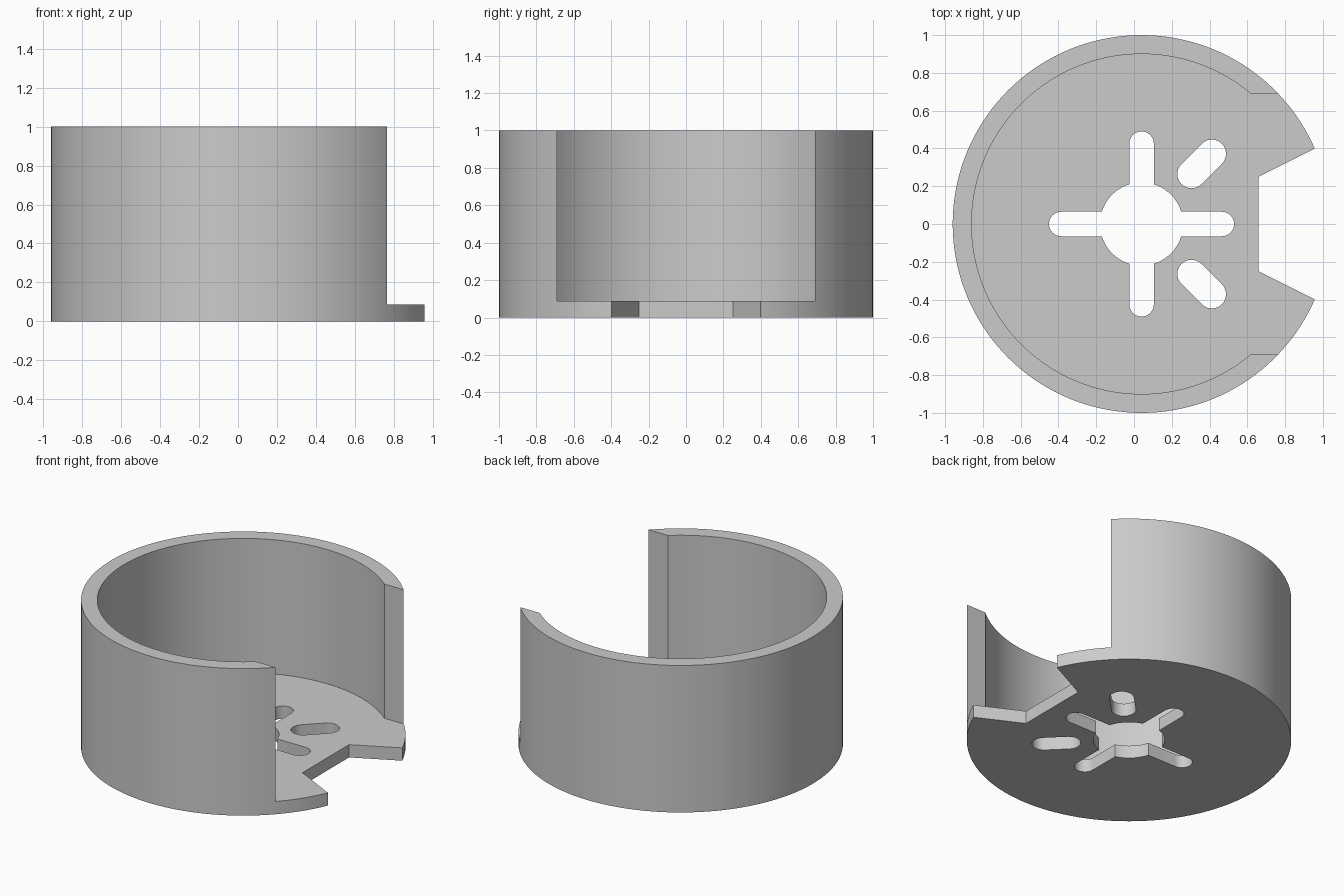
import bpy
import bmesh
from math import asin, cos, pi, sin
from mathutils import Matrix

CX = 0.04        # axis of the round body
FLOOR = 0.087    # thickness of the base plate
INNER = 0.9      # inner wall radius
GAP = 0.69       # half width of the wall opening

cube = bpy.data.objects.get("Cube")
if cube:
    bpy.data.objects.remove(cube, do_unlink=True)

grey = bpy.data.materials.new("plain_grey")
grey.use_nodes = True
colour = (0.6, 0.6, 0.6, 1)
grey.diffuse_color = colour
grey.node_tree.nodes["Principled BSDF"].inputs["Base Color"].default_value = colour


def arc(radius, start, end, steps, x=0):
    """Points along an arc, both ends included."""
    turn = (end - start) / steps
    return [(x + radius * cos(start + i * turn), radius * sin(start + i * turn))
            for i in range(steps + 1)]


def circle(radius, steps):
    return arc(radius, 0, 2 * pi, steps)[:-1]


def slot(start, end, radius):
    """Round-ended slot outline lying along x."""
    return arc(radius, -pi / 2, pi / 2, 16, end) + arc(radius, pi / 2, 3 * pi / 2, 16, start)


def prism(name, outline, bottom, top, angle=0):
    """Closed outline extruded upwards, turned about the body axis."""
    bm = bmesh.new()
    face = bm.faces.new([bm.verts.new((x, y, bottom)) for x, y in outline])
    raised = bmesh.ops.extrude_face_region(bm, geom=[face])["geom"]
    bmesh.ops.translate(bm, vec=(0, 0, top - bottom),
                        verts=[v for v in raised if isinstance(v, bmesh.types.BMVert)])
    bm.transform(Matrix.Translation((CX, 0, 0)) @ Matrix.Rotation(angle, 4, "Z"))
    bmesh.ops.recalc_face_normals(bm, faces=bm.faces)
    mesh = bpy.data.meshes.new(name)
    bm.to_mesh(mesh)
    bm.free()
    mesh.materials.append(grey)
    obj = bpy.data.objects.new(name, mesh)
    bpy.context.collection.objects.link(obj)
    return obj


# Round body
body = prism("open_cup", circle(1, 144), 0, 1)

# Hollow with its open side
edge = asin(GAP / INNER)
pocket = arc(INNER, edge, 2 * pi - edge, 104) + [(1.3, -GAP), (1.3, GAP)]
cutters = [prism("pocket_cutter", pocket, FLOOR, 1.2)]

# Flared notch in the base rim
notch = [(0.62, -0.25), (1.215, -0.55), (1.215, 0.55), (0.62, 0.25)]
cutters.append(prism("notch_cutter", notch, -0.1, 0.5))

# Central hole, crossing slots and diagonal slots
cutters.append(prism("hole_cutter", circle(0.22, 64), -0.1, 0.5))
for i in range(2):
    cutters.append(prism("cross_slot_cutter", slot(-0.425, 0.425, 0.065), -0.1, 0.5, i * pi / 2))
for i in range(4):
    cutters.append(prism("diagonal_slot_cutter", slot(0.374, 0.526, 0.075), -0.1, 0.5,
                         pi / 4 + i * pi / 2))

# Cut the body, then drop the helpers
for cutter in cutters:
    cut = body.modifiers.new(cutter.name, "BOOLEAN")
    cut.operation = "DIFFERENCE"
    cut.solver = "EXACT"
    cut.object = cutter
    cutter.hide_render = True
bpy.context.view_layer.update()
evaluated = body.evaluated_get(bpy.context.evaluated_depsgraph_get())
final = bpy.data.meshes.new_from_object(evaluated)
body.modifiers.clear()
body.data = final
for cutter in cutters:
    bpy.data.objects.remove(cutter, do_unlink=True)

# Smooth curved walls, crisp edges
bpy.ops.object.select_all(action="DESELECT")
body.select_set(True)
bpy.context.view_layer.objects.active = body
bpy.ops.object.shade_smooth_by_angle(angle=pi / 6)
